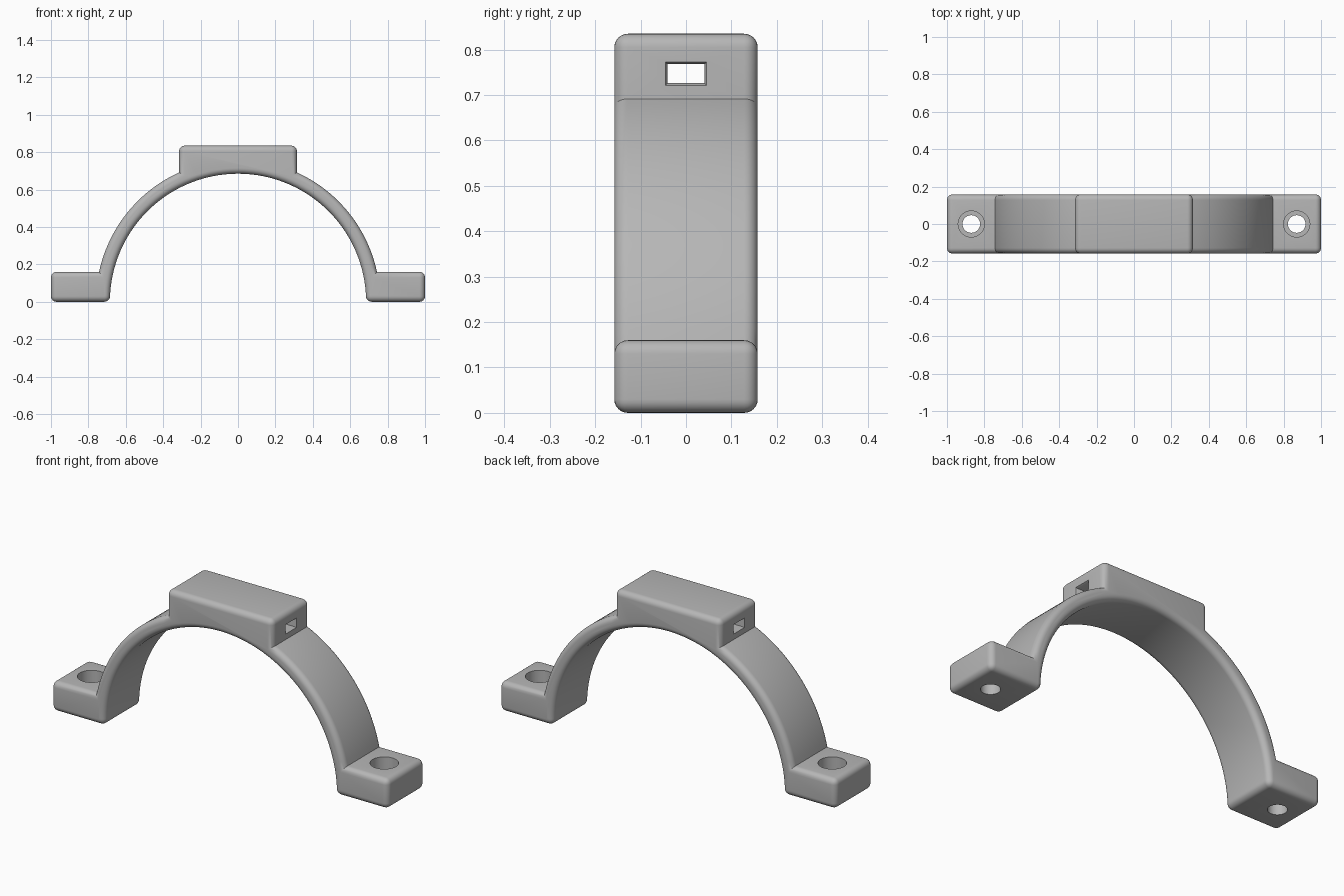
import bpy, bmesh
from math import sin, cos, asin, acos, pi, radians
from mathutils import Matrix

cube = bpy.data.objects.get("Cube")
if cube:
    bpy.data.objects.remove(cube, do_unlink=True)

INNER, OUTER = 0.685, 0.76      # arch radii
HALF_DEPTH = 0.158              # half width of the strap
FOOT_H, BLOCK_X, TOP = 0.16, 0.315, 0.835
ROUND = 0.03                    # edge rounding

grey = bpy.data.materials.new("plain grey")
grey.use_nodes = True
grey.diffuse_color = (0.47, 0.47, 0.47, 1)
grey.node_tree.nodes["Principled BSDF"].inputs["Base Color"].default_value = grey.diffuse_color


def make_object(name, bm):
    bmesh.ops.recalc_face_normals(bm, faces=bm.faces)
    mesh = bpy.data.meshes.new(name)
    bm.to_mesh(mesh)
    bm.free()
    mesh.materials.append(grey)
    obj = bpy.data.objects.new(name, mesh)
    bpy.context.collection.objects.link(obj)
    return obj


def arc(radius, start, end, steps):
    angles = [start + (end - start) * i / steps for i in range(steps + 1)]
    return [(radius * cos(a), radius * sin(a)) for a in angles]


# Clamp body: half outline from the inner foot corner to the top, then mirrored
half = [(1, 0), (1, FOOT_H)]
half += arc(OUTER, asin(FOOT_H / OUTER), acos(BLOCK_X / OUTER), 24)
half += [(BLOCK_X, TOP)]
outline = half + [(-x, z) for x, z in reversed(half)] + arc(INNER, pi, 0, 60)

bm = bmesh.new()
front = bm.faces.new([bm.verts.new((x, -HALF_DEPTH, z)) for x, z in outline])
sweep = bmesh.ops.extrude_face_region(bm, geom=[front], use_keep_orig=True)
moved = [v for v in sweep["geom"] if isinstance(v, bmesh.types.BMVert)]
bmesh.ops.translate(bm, verts=moved, vec=(0, 2 * HALF_DEPTH, 0))
bmesh.ops.recalc_face_normals(bm, faces=bm.faces)
# Round only the outward corners, leaving the inside joints crisp
convex = [e for e in bm.edges if e.calc_face_angle_signed(0) > 0.5]
bmesh.ops.bevel(bm, geom=convex, offset=ROUND, offset_type='OFFSET', segments=6,
                profile=0.5, affect='EDGES', clamp_overlap=False)
clamp = make_object("clamp_body", bm)


# Cutters: stepped screw holes and a cable slot with chamfered mouths
def cylinder_cutter(name, x, radius, low, high):
    bm = bmesh.new()
    bmesh.ops.create_cone(bm, cap_ends=True, segments=48, radius1=radius, radius2=radius,
                          depth=high - low,
                          matrix=Matrix.Translation((x, 0, (low + high) / 2)))
    return make_object(name, bm)


def slot_cutter():
    bm = bmesh.new()
    rings = []
    for x, grow in ((-0.325, 0.01), (-0.307, 0), (0.307, 0), (0.325, 0.01)):
        w, h = 0.041 + grow, 0.021 + grow
        rings.append([bm.verts.new((x, y * w, 0.747 + z * h))
                      for y, z in ((-1, -1), (1, -1), (1, 1), (-1, 1))])
    for a, b in zip(rings, rings[1:]):
        for i in range(4):
            j = (i + 1) % 4
            bm.faces.new((a[i], a[j], b[j], b[i]))
    bm.faces.new(rings[0])
    bm.faces.new(rings[-1])
    return make_object("slot_cutter", bm)


cutters = [slot_cutter()]
for side, x in (("left", 0.87), ("right", -0.87)):
    cutters.append(cylinder_cutter(side + "_screw_cutter", x, 0.047, -0.1, 0.3))
    cutters.append(cylinder_cutter(side + "_head_cutter", x, 0.07, 0.07, 0.3))

bpy.ops.object.select_all(action='DESELECT')
clamp.select_set(True)
bpy.context.view_layer.objects.active = clamp
for cutter in cutters:
    cutter.hide_render = True
    mod = clamp.modifiers.new(cutter.name, 'BOOLEAN')
    mod.operation, mod.solver, mod.object = 'DIFFERENCE', 'EXACT', cutter
    bpy.ops.object.modifier_apply(modifier=mod.name)
for cutter in cutters:
    bpy.data.objects.remove(cutter, do_unlink=True)

bpy.ops.object.shade_smooth_by_angle(angle=radians(30))
